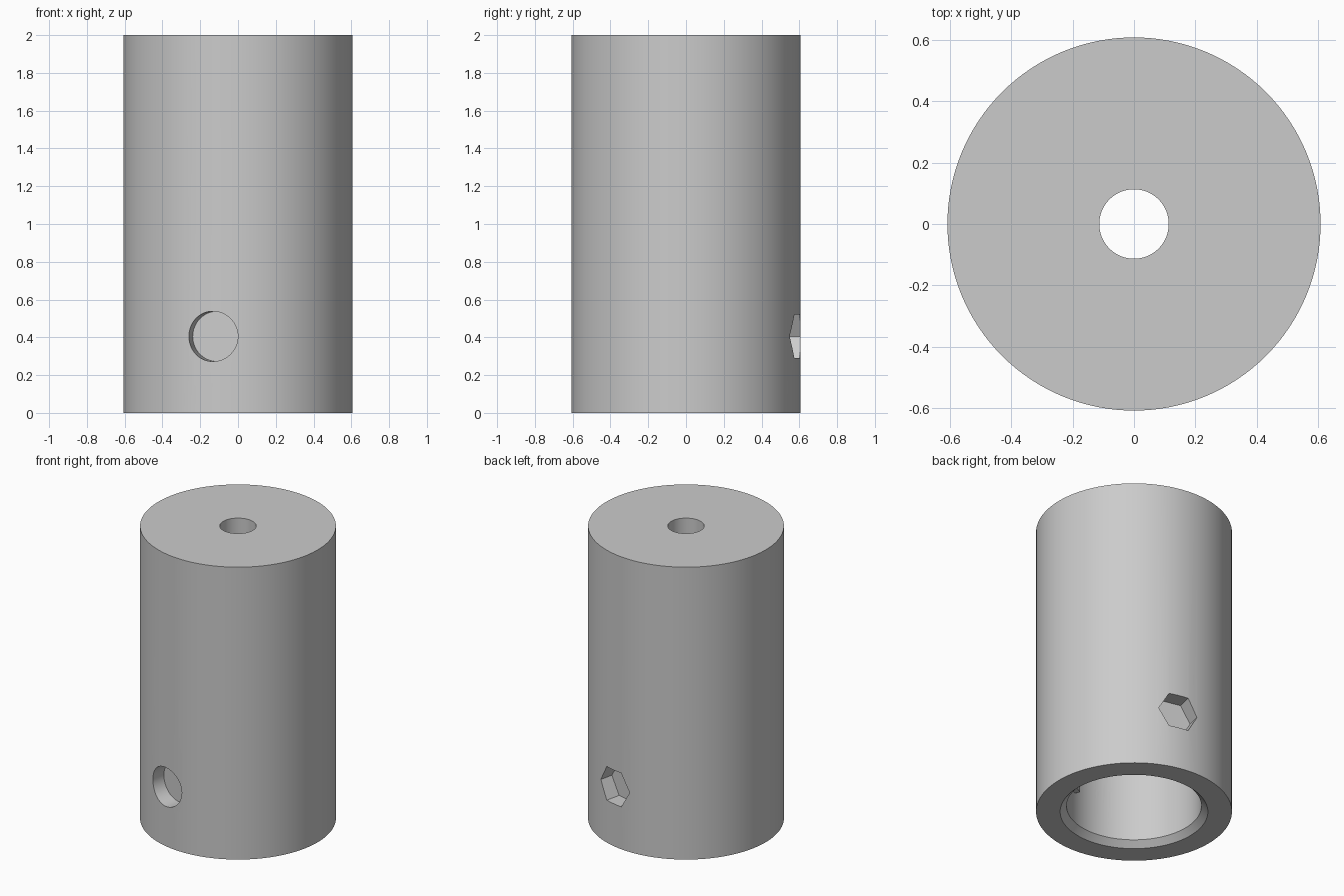
import bpy
import bmesh
from math import sin, cos, pi, radians
from mathutils import Vector, Matrix

if "Cube" in bpy.data.objects:
    bpy.data.objects.remove(bpy.data.objects["Cube"])

OUTER, CAVITY, FLOOR = 0.607, 0.418, 0.5   # outer wall, socket, pocket floor radii
BOLT_Z, BOLT_ANGLE = 0.405, radians(12.7)
LUG_ANGLE = radians(-30)

grey = bpy.data.materials.new("plain grey")
grey.use_nodes = True
colour = (0.6, 0.6, 0.6, 1)
grey.diffuse_color = colour
grey.node_tree.nodes["Principled BSDF"].inputs["Base Color"].default_value = colour


def make_object(name, bm):
    bmesh.ops.recalc_face_normals(bm, faces=bm.faces)
    mesh = bpy.data.meshes.new(name)
    bm.to_mesh(mesh)
    bm.free()
    mesh.materials.append(grey)
    obj = bpy.data.objects.new(name, mesh)
    bpy.context.collection.objects.link(obj)
    return obj


def lathe(name, profile, steps):
    """Closed ring profile of (radius, height) turned around z."""
    bm = bmesh.new()
    rings = [[bm.verts.new((r * cos(2 * pi * i / steps), r * sin(2 * pi * i / steps), z))
              for i in range(steps)] for r, z in profile]
    for a, b in zip(rings, rings[1:] + rings[:1]):
        for i in range(steps):
            j = (i + 1) % steps
            bm.faces.new((a[i], a[j], b[j], b[i]))
    return make_object(name, bm)


def radial_prism(name, sides, radius, angle, start, end):
    """Prism lying along a horizontal ray; angle is measured from the front."""
    bm = bmesh.new()
    ring = [bm.verts.new((radius * cos(2 * pi * i / sides), radius * sin(2 * pi * i / sides), start))
            for i in range(sides)]
    cap = bm.faces.new(ring)
    top = bmesh.ops.extrude_face_region(bm, geom=[cap])["geom"]
    bmesh.ops.translate(bm, vec=(0, 0, end - start),
                        verts=[v for v in top if isinstance(v, bmesh.types.BMVert)])
    ray = Vector((-sin(angle), -cos(angle), 0))
    up = Vector((0, 0, 1))
    turn = Matrix((up.cross(ray), up, ray)).transposed().to_4x4()
    bm.transform(Matrix.Translation((0, 0, BOLT_Z)) @ turn)
    return make_object(name, bm)


# Hollow sleeve: chamfered socket below, small bore through the top
body = lathe("sleeve_body", [
    (0.458, 0), (OUTER, 0), (OUTER, 2), (0.113, 2),
    (0.113, 1.8), (CAVITY, 1.8), (CAVITY, 0.04)], 128)

# Cross bolt hole, round head pocket at the front, hexagonal nut pocket at the back
cutters = [
    radial_prism("bolt_hole_cutter", 48, 0.066, BOLT_ANGLE, -0.7, 0.7),
    radial_prism("head_pocket_cutter", 64, 0.133, BOLT_ANGLE, FLOOR, 0.8),
    radial_prism("nut_pocket_cutter", 6, 0.133, BOLT_ANGLE + pi, FLOOR, 0.8),
]
bpy.context.view_layer.objects.active = body
for cutter in cutters:
    cutter.hide_render = True
    cut = body.modifiers.new(cutter.name, 'BOOLEAN')
    cut.operation = 'DIFFERENCE'
    cut.solver = 'EXACT'
    cut.object = cutter
    bpy.ops.object.modifier_apply(modifier=cut.name)
    bpy.data.objects.remove(cutter)

# Smooth round walls, crisp rims
bpy.ops.object.select_all(action='DESELECT')
body.select_set(True)
bpy.ops.object.shade_smooth_by_angle(angle=radians(30))

# Pair of small locking lugs on the socket wall
for name, angle in (("front_lug", LUG_ANGLE), ("back_lug", LUG_ANGLE + pi)):
    bm = bmesh.new()
    bmesh.ops.create_cube(bm, size=1)
    bm.transform(Matrix.Rotation(-angle, 4, 'Z') @ Matrix.Translation((0, -0.41, 0.315))
                 @ Matrix.Diagonal((0.13, 0.06, 0.13, 1)))
    make_object(name, bm)
